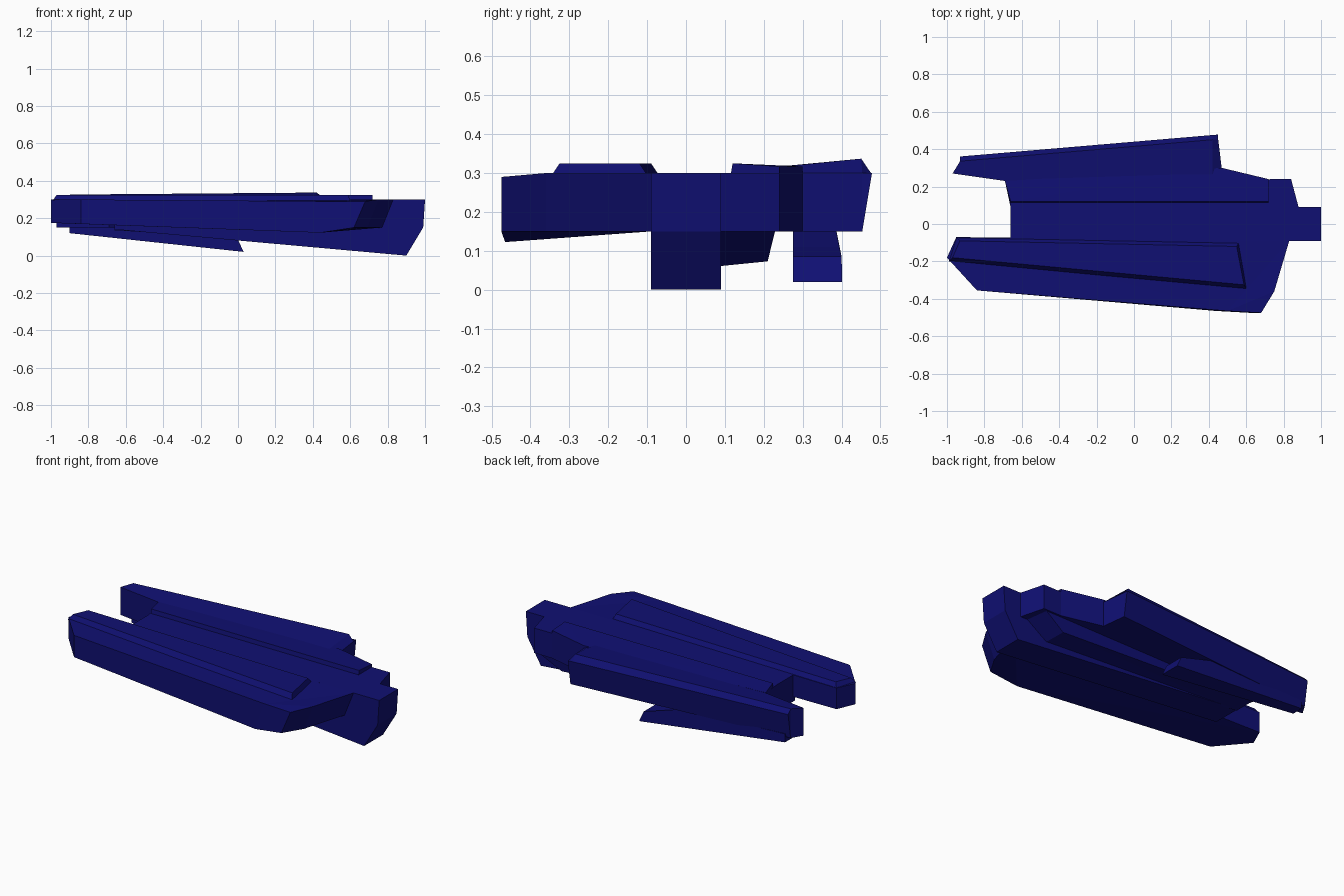
import bpy
import bmesh

cube = bpy.data.objects.get("Cube")
if cube:
    bpy.data.objects.remove(cube, do_unlink=True)

navy = bpy.data.materials.new("dark_navy")
navy.use_nodes = True
color = (.005, .005, .17, 1)
navy.diffuse_color = color
shader = navy.node_tree.nodes["Principled BSDF"]
shader.inputs["Base Color"].default_value = color


def finish(name, mesh_data):
    """Turn the edited geometry into a named, coloured object."""
    bmesh.ops.recalc_face_normals(mesh_data, faces=mesh_data.faces)
    mesh = bpy.data.meshes.new(name)
    mesh_data.to_mesh(mesh)
    mesh_data.free()
    mesh.materials.append(navy)
    part = bpy.data.objects.new(name, mesh)
    bpy.context.collection.objects.link(part)


def loft(name, rings):
    """Bridge closed rings of equal length and cap both ends."""
    shape = bmesh.new()
    loops = [[shape.verts.new(point) for point in ring] for ring in rings]
    for lower, upper in zip(loops, loops[1:]):
        for index in range(len(lower)):
            before = index - 1
            shape.faces.new((lower[before], lower[index],
                             upper[index], upper[before]))
    caps = [shape.faces.new(loops[0]), shape.faces.new(loops[-1])]
    bmesh.ops.triangulate(shape, faces=caps)
    finish(name, shape)


def plan(name, outline, bottom, top):
    """Raise a plan outline between two rules that place its corners."""
    loft(name, [[bottom(x, y) for x, y in outline],
                [top(x, y) for x, y in outline]])


def side(name, profile, inner, outer):
    """Extrude a side profile between two rules that give y along x."""
    loft(name, [[(x, inner(x), z) for x, z in profile],
                [(x, outer(x), z) for x, z in profile]])


def flat(height):
    return lambda x, y: (x, y, height)


# Central spine with the deep keel at its nose
side("central_spine",
     [(-.66, .3), (1, .3), (.99, .15), (.9, 0), (-.66, .14)],
     lambda x: -.09, lambda x: .09)


# Broad side hull, its underside falling forward and its front undercut
def hull_bottom(x, y):
    tuck = .06 if x > .4 else 0
    height = .15 if x > .6 else .14 - .035 * x
    return (x - tuck, y, height)


def hull_top(x, y):
    return (x, y, .29 if y < -.4 else .3)


plan("broad_hull",
     [(-.95, -.07), (-1, -.18), (-.84, -.355), (.5, -.465),
      (.68, -.475), (.75, -.36), (.83, -.09)],
     hull_bottom, hull_top)


# Raised deck on the broad hull, with bevelled borders
def deck_top(x, y):
    lean = .02 if y < -.15 else -.02
    return (x * .98, y + lean, .325)


plan("raised_deck",
     [(-.95, -.07), (-.99, -.2), (.6, -.345), (.56, -.1)],
     flat(.295), deck_top)

# Inner deck and the square base that steps out ahead of it
plan("inner_base",
     [(-.66, .09), (.88, .09), (.84, .24), (-.68, .23)],
     flat(.15), flat(.3))


def inner_top(x, y):
    return (x, max(y, .12), .325 if y < .2 else .317)


plan("inner_deck",
     [(-.66, .09), (.72, .09), (.72, .24), (.47, .3), (-.69, .23)],
     flat(.15), inner_top)


# Sloped keel under the inner deck
def keel_bottom(x, y):
    if x < 0:
        return (x, y, .135)
    return (x - .14, y - .02, .05 + y / 10)


plan("inner_keel",
     [(-.66, .08), (.84, .08), (.82, .23), (-.66, .21)],
     keel_bottom, flat(.155))


# Outer wing, its cross-section widening toward the front
def wing_section(x, inner, crest, slant):
    outer = .44 + .085 * x
    return [(x - slant, inner, .15), (x, outer - .025, .15), (x, outer, .3),
            (x, outer - .025, crest), (x - slant, inner, min(crest, .316))]


loft("outer_wing", [wing_section(-.93, .27, .325, .04),
                    wing_section(-.69, .23, .328, 0),
                    wing_section(.42, .24, .337, 0),
                    wing_section(.45, .29, .3, -.02)])

# Slanted strut under the wing
side("lower_strut",
     [(-.9, .12), (.03, .02), (0, .085), (-.1, .11), (-.25, .16), (-.9, .17)],
     lambda x: .275, lambda x: .4 + .06 * x)
